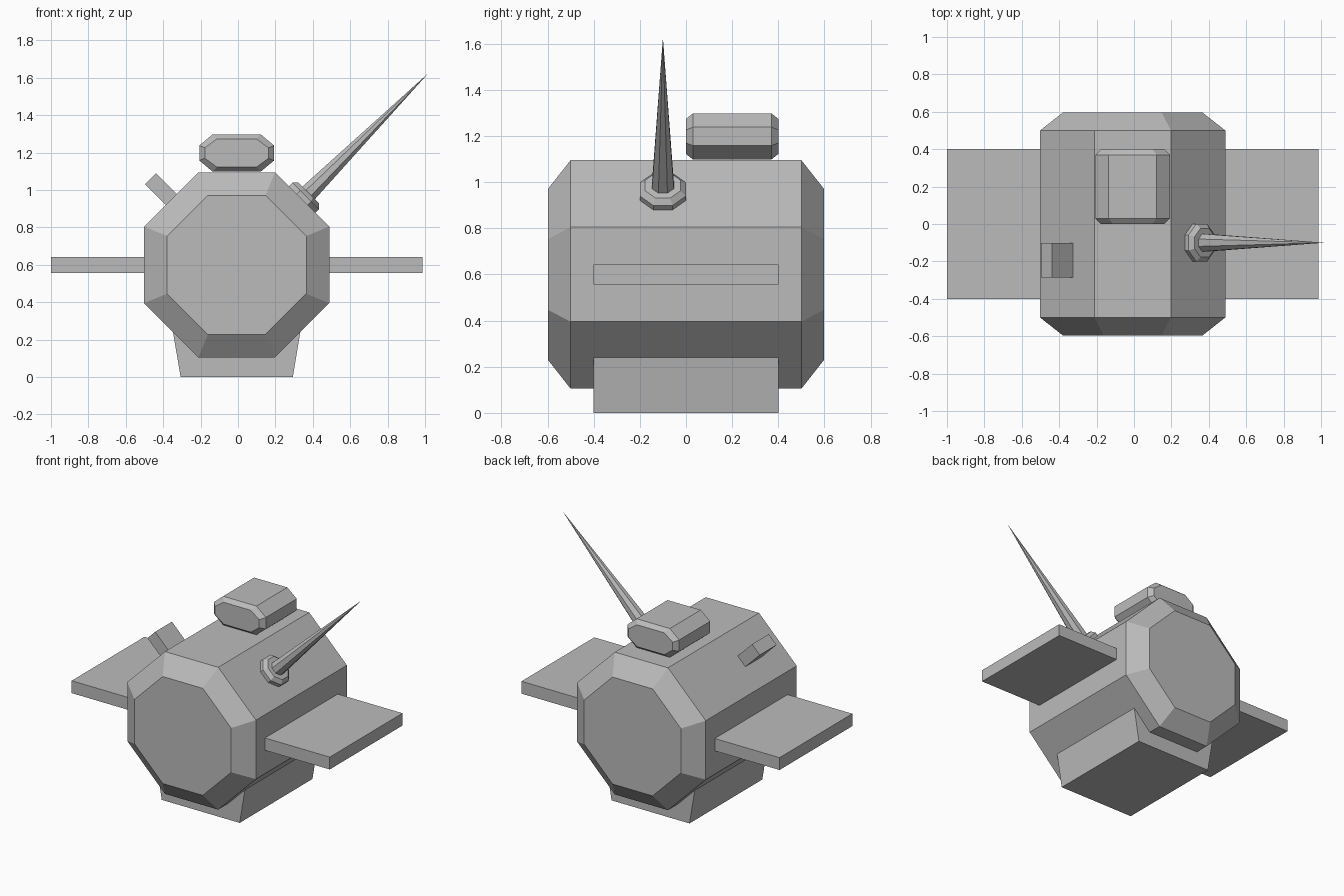
import bpy
import bmesh
from math import pi, tan
from mathutils import Matrix, Vector

cube = bpy.data.objects.get("Cube")
if cube:
    bpy.data.objects.remove(cube, do_unlink=True)

grey = bpy.data.materials.new("plain grey")
grey.use_nodes = True
colour = (0.5, 0.5, 0.5, 1)
grey.diffuse_color = colour
grey.node_tree.nodes["Principled BSDF"].inputs["Base Color"].default_value = colour

CX = -0.007   # centre line of the body
MID = 0.6     # height of the body axis
R = 0.495     # half width of the body
T = tan(pi / 8)


def octagon(w, h, flat_w, flat_h):
    """Eight corners: half sizes and half lengths of the flat sides."""
    return [(w, -flat_h), (w, flat_h), (flat_w, h), (-flat_w, h),
            (-w, flat_h), (-w, -flat_h), (-flat_w, -h), (flat_w, -h)]


def regular(r):
    return octagon(r, r, r * T, r * T)


def loft(name, sections, matrix):
    """Join (depth, outline) sections along local z and close both ends."""
    bm = bmesh.new()
    rings = [[bm.verts.new((x, y, d)) for x, y in outline] for d, outline in sections]
    for a, b in zip(rings, rings[1:]):
        n = len(a)
        for i in range(n):
            j = (i + 1) % n
            bm.faces.new((a[i], a[j], b[j], b[i]))
    bm.faces.new(rings[0][::-1])
    bm.faces.new(rings[-1])
    bmesh.ops.remove_doubles(bm, verts=bm.verts, dist=1e-5)
    bmesh.ops.transform(bm, matrix=matrix, verts=bm.verts)
    bmesh.ops.recalc_face_normals(bm, faces=bm.faces)
    mesh = bpy.data.meshes.new(name)
    bm.to_mesh(mesh)
    bm.free()
    mesh.materials.append(grey)
    obj = bpy.data.objects.new(name, mesh)
    bpy.context.collection.objects.link(obj)
    return obj


def along_y(y, z):
    """Local z runs to the front, local y stays up."""
    return Matrix.Translation((CX, y, z)) @ Matrix.Rotation(pi / 2, 4, "X")


def on_slope(side, y, shift=0):
    """Local z points out of an upper slanted side of the body."""
    out = Vector((side, 0, 1)).normalized()
    along = Vector((-side, 0, 1)).normalized()
    place = Vector((CX, y, MID)) + out * R + along * shift
    return Matrix.Translation(place) @ Matrix.Rotation(side * pi / 4, 4, "Y")


def box(w, h):
    return [(w, -h), (w, h), (-w, h), (-w, -h)]


# Octagonal body with chamfered ends
big, small = regular(R), regular(0.372)
loft("body", [(-0.597, small), (-0.5, big), (0.5, big), (0.597, small)], along_y(0, MID))

# Flat side wings
for side, label in ((1, "left"), (-1, "right")):
    wing = loft(label + "_wing", [(-0.4, box(0.3, 0.043)), (0.4, box(0.3, 0.043))],
                along_y(0, MID))
    wing.location.x = side * 0.693

# Foot that widens upwards into the body
foot = [(-0.3, 0), (0.3, 0), (0.362, 0.37), (-0.362, 0.37)]
loft("foot", [(-0.4, foot), (0.4, foot)], along_y(0, 0))

# Chamfered pod on top, towards the back
wide = octagon(0.2, 0.1, 0.128, 0.04)
inner = octagon(0.17, 0.076, 0.105, 0.028)
loft("top_pod", [(-0.2, inner), (-0.17, wide), (0.17, wide), (0.2, inner)],
     along_y(0.2, 1.198))

# Spike and its collar on the left slope
slope = on_slope(1, -0.1)
loft("spike_collar", [(-0.05, regular(0.1)), (0.027, regular(0.1)), (0.05, regular(0.077))],
     slope)
loft("spike", [(0.0, regular(0.05)), (0.946, regular(0.0005))], slope)

# Small block on the right slope
loft("side_block", [(-0.04, box(0.042, 0.092)), (0.156, box(0.042, 0.092))],
     on_slope(-1, -0.193, 0))
